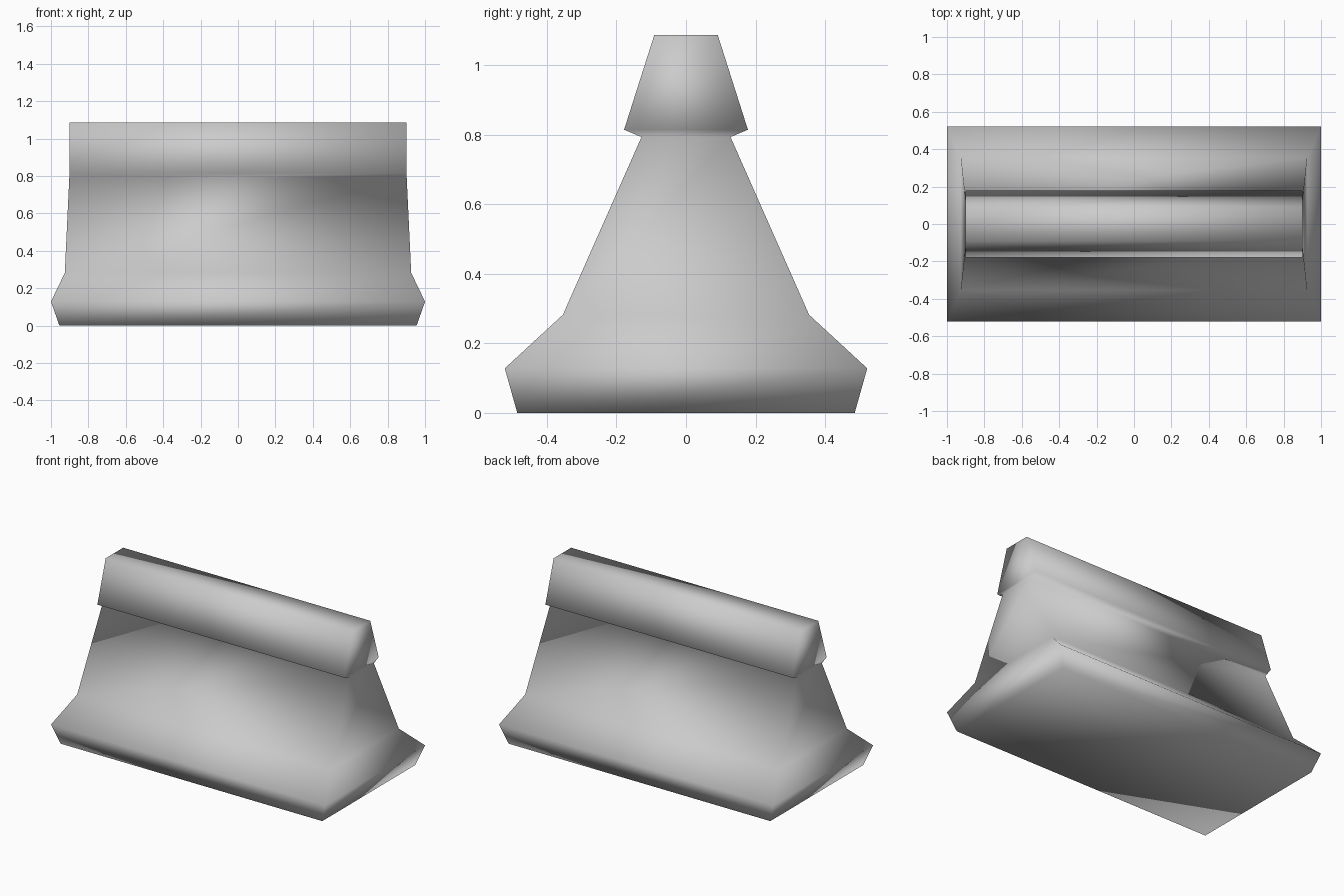
import bpy, bmesh

cube = bpy.data.objects.get("Cube")
if cube:
    bpy.data.objects.remove(cube)

# One plain concrete colour
mat = bpy.data.materials.new("concrete_grey")
mat.use_nodes = True
colour = (0.6, 0.6, 0.6, 1)
mat.diffuse_color = colour
bsdf = next(n for n in mat.node_tree.nodes if n.type == 'BSDF_PRINCIPLED')
bsdf.inputs["Base Color"].default_value = colour

# Rectangular cross-sections from foot to cap: half length, half depth, height
SECTIONS = [
    (0.955, 0.485, 0.0),
    (1.0, 0.521, 0.128),
    (0.926, 0.354, 0.282),
    (0.902, 0.128, 0.793),
    (0.902, 0.178, 0.814),
    (0.902, 0.091, 1.087),
]
CORNERS = [(-1, -1), (1, -1), (1, 1), (-1, 1)]

# Barrier body lofted through the sections
bm = bmesh.new()
rings = [[bm.verts.new((sx * hx, sy * hy, z)) for sx, sy in CORNERS]
         for hx, hy, z in SECTIONS]
for low, high in zip(rings, rings[1:]):
    for i in range(4):
        j = (i + 1) % 4
        bm.faces.new((low[i], low[j], high[j], high[i]))

# Underside and top
bm.faces.new(rings[0][::-1])
bm.faces.new(rings[-1])

# Soft shading throughout
for face in bm.faces:
    face.smooth = True

mesh = bpy.data.meshes.new("road_barrier")
bm.to_mesh(mesh)
bm.free()
mesh.materials.append(mat)
barrier = bpy.data.objects.new("road_barrier", mesh)
bpy.context.collection.objects.link(barrier)
